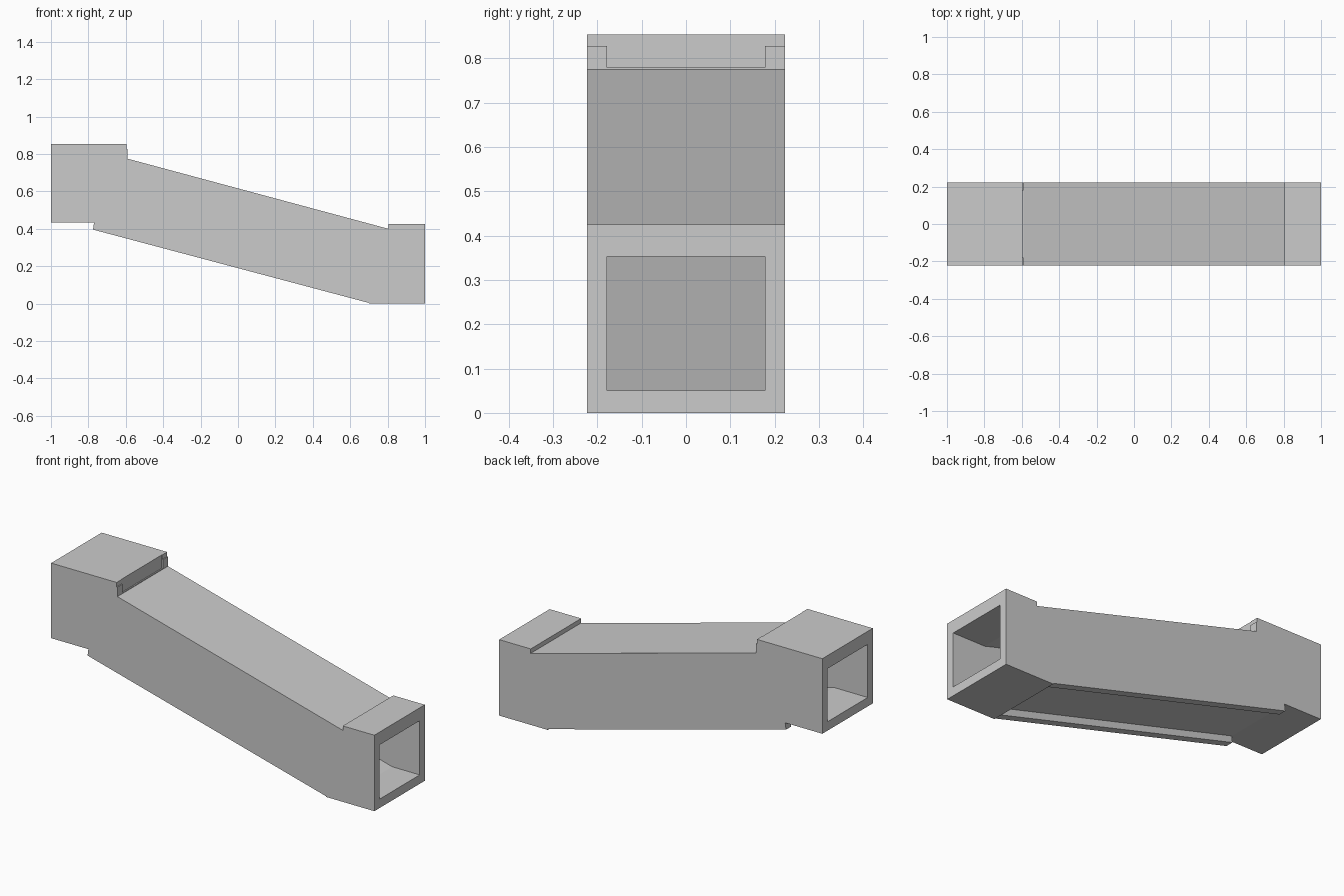
import bpy, bmesh

if "Cube" in bpy.data.objects:
    bpy.data.objects.remove(bpy.data.objects["Cube"])


def prism(name, profile, half_width):
    """Extrude an (x, z) profile symmetrically along y."""
    bm = bmesh.new()
    face = bm.faces.new([bm.verts.new((x, -half_width, z)) for x, z in profile])
    out = bmesh.ops.extrude_face_region(bm, geom=[face])
    moved = [v for v in out["geom"] if isinstance(v, bmesh.types.BMVert)]
    bmesh.ops.translate(bm, verts=moved, vec=(0, 2 * half_width, 0))
    bmesh.ops.recalc_face_normals(bm, faces=bm.faces)
    mesh = bpy.data.meshes.new(name)
    bm.to_mesh(mesh)
    bm.free()
    obj = bpy.data.objects.new(name, mesh)
    bpy.context.collection.objects.link(obj)
    return obj


def cut(target, cutter):
    """Subtract the cutter, then remove it."""
    cutter.hide_render = True
    mod = target.modifiers.new("cut", "BOOLEAN")
    mod.operation = "DIFFERENCE"
    mod.solver = "EXACT"
    mod.object = cutter
    bpy.context.view_layer.objects.active = target
    bpy.ops.object.modifier_apply(modifier=mod.name)
    bpy.data.objects.remove(cutter)


OUTER, INNER = 0.223, 0.178

# Outer shell: level collar, sloping run, level collar
duct = prism("sloped_duct", [
    (-1, 0.433), (-0.77, 0.433), (-0.775, 0.396), (0.70, 0.004), (0.70, 0),
    (1, 0), (1, 0.425), (0.805, 0.425), (0.805, 0.40),
    (-0.59, 0.775), (-0.59, 0.828), (-0.595, 0.828), (-0.595, 0.853), (-1, 0.853),
], OUTER)

# Hollow passage, open at both ends
cut(duct, prism("passage_cutter", [
    (-1.1, 0.483), (-0.79, 0.483), (0.83, 0.05), (1.1, 0.05),
    (1.1, 0.353), (0.80, 0.353), (-0.79, 0.78), (-1.1, 0.78),
], INNER))

# Floor panel set up between the side walls on the underside
cut(duct, prism("underside_cutter", [
    (-0.80, 0.425), (-0.77, 0.431), (0.70, 0.043), (0.70, -0.1), (-0.80, 0.2),
], INNER))

# Small notch between the posts under the upper collar's lip
cut(duct, prism("lip_notch_cutter", [
    (-0.597, 0.779), (-0.5, 0.779), (-0.5, 0.9), (-0.597, 0.9),
], INNER))
